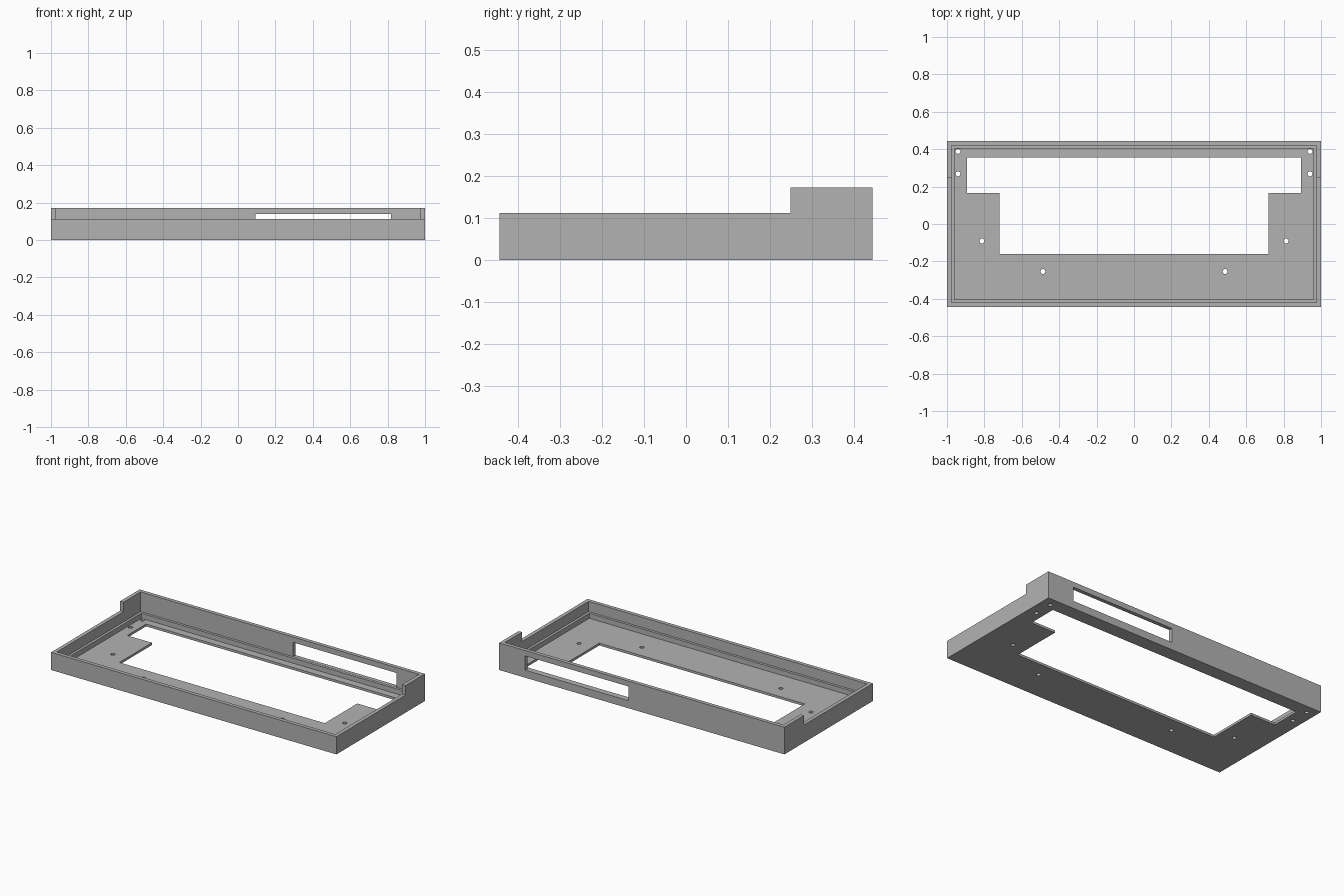
import bpy, bmesh, math
from mathutils import Vector

cube = bpy.data.objects.get("Cube")
if cube:
    bpy.data.objects.remove(cube, do_unlink=True)

HALF_X, HALF_Y = 1.0, 0.443
FLOOR, LEDGE, RIM, BACK_RIM = 0.015, 0.047, 0.112, 0.172
STEP_Y = 0.248

grey = bpy.data.materials.new("plain grey")
grey.use_nodes = True
colour = (0.45, 0.45, 0.45, 1)
grey.diffuse_color = colour
grey.node_tree.nodes["Principled BSDF"].inputs["Base Color"].default_value = colour


def prism(name, outline, offset):
    """Extrude a flat outline of 3D points along an offset."""
    bm = bmesh.new()
    face = bm.faces.new([bm.verts.new(p) for p in outline])
    out = bmesh.ops.extrude_face_region(bm, geom=[face])
    moved = [v for v in out["geom"] if isinstance(v, bmesh.types.BMVert)]
    bmesh.ops.translate(bm, verts=moved, vec=Vector(offset))
    bmesh.ops.recalc_face_normals(bm, faces=bm.faces)
    mesh = bpy.data.meshes.new(name)
    bm.to_mesh(mesh)
    bm.free()
    obj = bpy.data.objects.new(name, mesh)
    bpy.context.collection.objects.link(obj)
    mesh.materials.append(grey)
    return obj


def block(name, x0, x1, y0, y1, z0, z1):
    outline = [(x0, y0, z0), (x1, y0, z0), (x1, y1, z0), (x0, y1, z0)]
    return prism(name, outline, (0, 0, z1 - z0))


# Tray body: side profile with a raised back, extruded across the width
profile = [(-HALF_Y, 0), (HALF_Y, 0), (HALF_Y, BACK_RIM),
           (STEP_Y, BACK_RIM), (STEP_Y, RIM), (-HALF_Y, RIM)]
tray = prism("tray_body", [(-HALF_X, y, z) for y, z in profile], (2 * HALF_X, 0, 0))

# Inside pockets: the wider upper one leaves a ledge around the lower one
cutters = []
for name, wall, bottom in (("upper_pocket", 0.024, LEDGE), ("lower_pocket", 0.04, FLOOR)):
    x, y = HALF_X - wall, HALF_Y - wall
    cutters.append(block(name, -x, x, -y, y, bottom, 0.3))

# Slot through the back wall
cutters.append(block("back_slot", 0.093, 0.817, 0.39, 0.5, LEDGE + 0.001, 0.138))

# Stepped opening through the floor
half = [(0.72, -0.16), (0.72, 0.166), (0.893, 0.166), (0.893, 0.355)]
outline = half + [(-x, y) for x, y in reversed(half)]
cutters.append(prism("floor_opening", [(x, y, -0.1) for x, y in outline], (0, 0, 0.13)))

# Mirrored screw holes in the floor
for x, y in ((0.941, 0.388), (0.941, 0.268), (0.813, -0.091), (0.487, -0.254)):
    for side in (-1, 1):
        ring = [(side * x + 0.013 * math.cos(a), y + 0.013 * math.sin(a), -0.1)
                for a in (i * math.tau / 24 for i in range(24))]
        cutters.append(prism("screw_hole", ring, (0, 0, 0.13)))

# Cut everything out of the body
bpy.ops.object.select_all(action="DESELECT")
bpy.context.view_layer.objects.active = tray
tray.select_set(True)
for cutter in cutters:
    mod = tray.modifiers.new(cutter.name, "BOOLEAN")
    mod.operation = "DIFFERENCE"
    mod.solver = "EXACT"
    mod.object = cutter
    bpy.ops.object.modifier_apply(modifier=mod.name)
    bpy.data.objects.remove(cutter, do_unlink=True)
